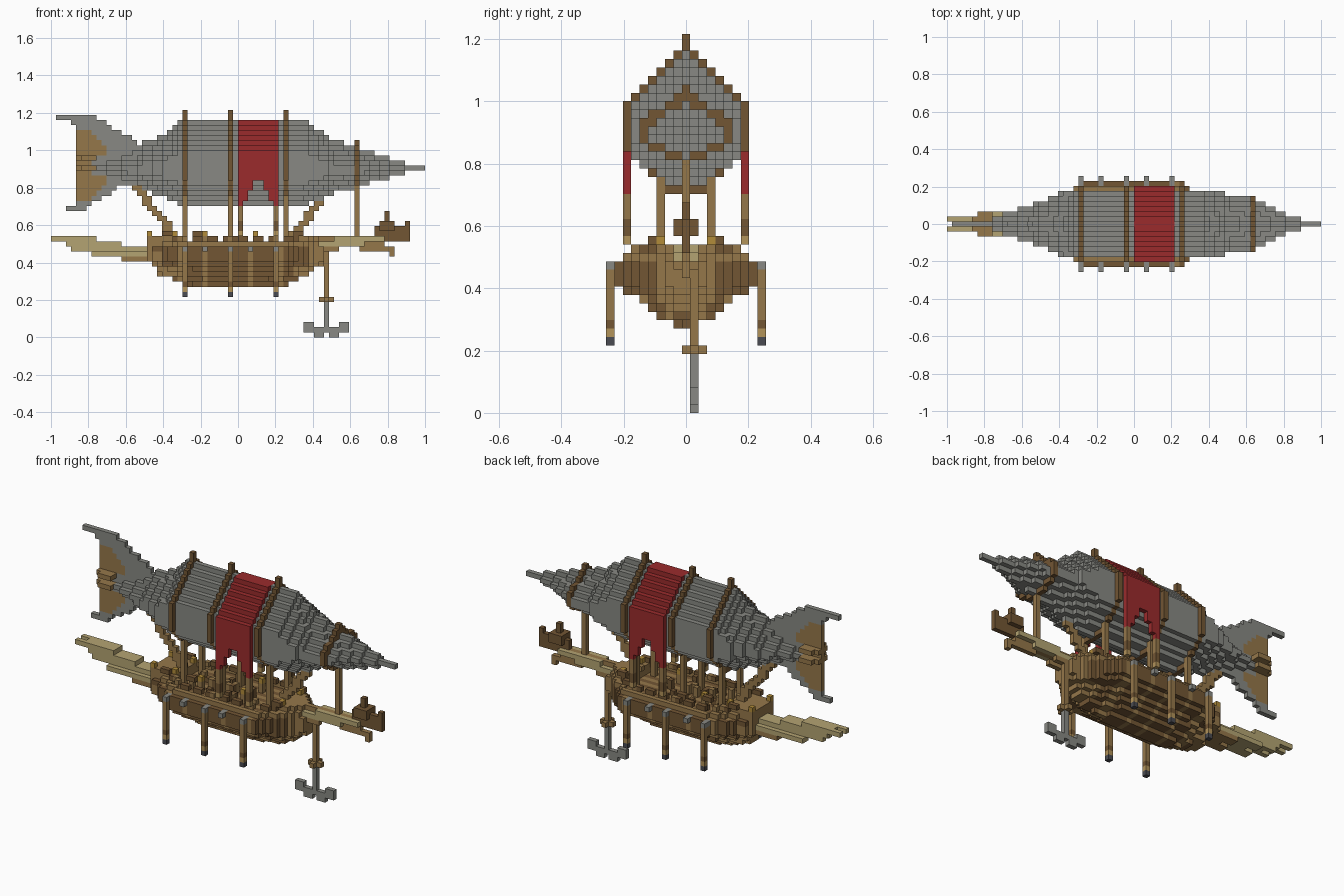
import bpy
import math
import random

random.seed(4)
cube = bpy.data.objects.get("Cube")
if cube:
    bpy.data.objects.remove(cube)

V = 2 / 74          # block size
cells = {}          # (i, j, k) -> (part, colour)


def srgb(hexa):
    parts = [int(hexa[n:n + 2], 16) / 255 for n in (0, 2, 4)]
    return [c / 12.92 if c < 0.04 else ((c + 0.055) / 1.055) ** 2.4 for c in parts] + [1]


colours = {"grey": "888983", "red": "9B2B2C", "dark_wood": "725634", "wood": "95774A",
           "pale_wood": "B4A472", "light_wood": "B2935A", "gold": "B28C3A", "charcoal": "4A4B51"}
names = list(colours)
mats = []
for name, hexa in colours.items():
    m = bpy.data.materials.new(name)
    m.use_nodes = True
    m.diffuse_color = srgb(hexa)
    m.node_tree.nodes["Principled BSDF"].inputs["Base Color"].default_value = srgb(hexa)
    mats.append(m)


def put(part, colour, i, j, k):
    cells[(i, j, k)] = (part, colour)


def box(part, colour, xs, ys, zs):
    """Fill inclusive ranges; a single number means one block."""
    a, b, c = [(r, r) if isinstance(r, int) else r for r in (xs, ys, zs)]
    for i in range(a[0], a[1] + 1):
        for j in range(b[0], b[1] + 1):
            for k in range(c[0], c[1] + 1):
                put(part, colour, i, j, k)


def pair(part, colour, xs, j, zs):
    for s in (-1, 1):
        box(part, colour, xs, s * j, zs)


def lerp(table, x):
    for p, q in zip(table, table[1:]):
        if x <= q[0]:
            t = max(0, (x - p[0]) / (q[0] - p[0]))
            return [a + (b - a) * t for a, b in zip(p[1:], q[1:])]
    return table[-1][1:]


def near(v):
    return math.floor(v + 0.5)


def section(top, bottom, width, slope, mid=33.4):
    """Hexagonal cross-section: yields j, low, high."""
    for j in range(-width, width + 1):
        t = slope * abs(j) / max(width, 1)
        yield j, near(bottom + (mid - bottom) * 0.9 * t), near(top - (top - mid) * t)


def band_section():
    for j in range(-7, 8):
        a = abs(j)
        yield j, 26 + near(a * a * 0.1), 43 - max(0, a - 1)


# Balloon envelope: position, top, bottom, half width, side slope
envelope = [(8, 34.5, 32.5, 0.6, 0.8), (13, 36, 31, 2, 0.8), (17, 38, 29.6, 3.4, 0.8),
            (21, 39.5, 28, 5, 0.75), (24, 41, 27, 6, 0.7), (26, 43, 26, 6, 0.62),
            (50, 43, 26, 6, 0.62), (53, 41, 27, 6, 0.7), (56, 39, 28.4, 5.3, 0.8),
            (62, 37, 30.2, 4, 0.8), (65, 36, 31, 2.4, 0.8), (68, 35, 31.6, 1, 0.8),
            (71, 34, 33, 0, 0.8), (74, 34, 33, 0, 0.8)]
for i in range(8, 74):
    top, bottom, width, slope = lerp(envelope, i + 0.5)
    for j, low, high in section(top, bottom, near(width), slope):
        box("balloon", "grey", i, j, (low, max(low, high - 1)))

# Tail fin with a curved wooden panel, notched where the body tip meets it
for i in range(5, 19):
    high = 43 if i < 9 else near(42.4 - (i - 9) * 0.65)
    low = near(25.4 + max(0, i - 6) * 0.6)
    for k in range(low, high + 1):
        d = abs(k - 33.5)
        panel = i < 11 - max(0, d - 3) * 0.9 and 26 < k < 41 and (d > 2 or i < 8)
        if (i, 0, k) not in cells or panel:
            put("tail_fin", "wood" if panel else "grey", i, 0, k)
box("tail_fin", "grey", (1, 8), 0, 43)
box("tail_fin", "grey", (4, 8), 0, 42)
box("tail_fin", "grey", (3, 6), 0, 25)
for k in (33, 35):
    box("tail_planks", "wood", (5, 8), (-1, 1), k)
    box("tail_planks", "wood", (6, 8), (-2, 2), k)

# Wooden hoops round the envelope, each with a peg on top
for i in (26, 35, 46):
    for j, low, high in band_section():
        box("hoops", "dark_wood", i, j, (low, high - 1))
    box("hoops", "dark_wood", i, 0, (43, 44))
for j, low, high in section(39, 29, 5, 0.78):
    box("nose_hoop", "dark_wood", 60, j, (low, high - 1))

# Red cloth over the balloon, with notched flaps and hanging poles
flap_ends = (26, 27, 29, 31)
for i in range(37, 45):
    for j, low, high in band_section():
        if abs(j) < 7:
            box("banner", "red", i, j, (high - 2, high - 1))
        else:
            box("banner", "red", i, j, (flap_ends[min(i - 37, 44 - i)], 36))
for i in (37, 44):
    pair("banner_poles", "wood", i, 7, (23, 25))
    pair("banner_poles", "dark_wood", i, 7, (21, 22))
    pair("banner_poles", "light_wood", i, 7, 20)

# Hull, layer by layer: height, half width, first and last block
layers = [(10, 1, 26, 46), (11, 3, 24, 48), (12, 4, 21, 50), (13, 5, 21, 51), (14, 7, 20, 53),
          (15, 8, 19, 53), (16, 8, 19, 53), (17, 8, 19, 53), (18, 7, 20, 53), (19, 6, 21, 52)]
for k, width, first, last in layers:
    for i in range(first, last + 1):
        taper = min(1, 0.35 + (i - first) / 11, 0.2 + (last - i) / 9)
        w = max(near(width * taper), 0)
        ends = i < 25 or i > 47
        for j in range(-w, w + 1):
            if k > 17 and not ends and abs(j) < w:
                continue            # open deck inside the rails
            if k == 19 and not ends and i % 3 == 0:
                continue            # gaps between rail posts
            if k == 17 and abs(j) < w:
                colour = "wood" if j % 2 else "dark_wood"
            elif k == 18 or i in (25, 26, 30, 35, 39, 44, 45):
                colour = "wood"
            elif ends and (11 < k < 14 or abs(j) < 4 and k > 13):
                colour = "wood"
            else:
                colour = "wood" if i < 22 and k in (15, 16) else "dark_wood"
            put("hull", colour, i, j, k)
for i in (19, 20, 21):
    box("hull", "wood", i, (-3, 3), (15, 19))

# Deck clutter: crates, rails and lamps
for n in range(26):
    i, j = random.randint(27, 45), random.randint(-4, 4)
    box("deck_crates", random.choice(["wood", "dark_wood"]), i, j, (18, random.randint(18, 19)))
for i in (19, 24, 30, 40, 49):
    pair("lamps", "wood", i, 3, (18, 19))
    pair("lamps", "gold", i, 3, 20)
for i in (22, 28, 48):
    pair("deck_rails", "dark_wood", (i, i + 1), 4, 20)

# Gun muzzles and hanging side poles
for i in (26, 30, 35, 39, 44):
    pair("gun_muzzles", "grey", i, 8, 17)
    pair("gun_muzzles", "grey", i, 9, 17)
for i in (26, 35, 44):
    pair("side_poles", "wood", i, 9, (11, 16))
    pair("side_poles", "dark_wood", i, 9, 10)
    pair("side_poles", "light_wood", i, 9, 9)
    pair("side_poles", "charcoal", i, 9, 8)

# Posts and slanted stays between hull and balloon
for i in (26, 35, 46):
    pair("support_posts", "wood", i, 3, (18, 27))
box("nose_post", "wood", 60, 0, (20, 29))
for n in range(10):
    box("tail_stay", "wood", (16 + near(n * 0.8), 17 + near(n * 0.8)), 0, 29 - n)
for n in range(7):
    box("fore_stay", "wood", (52 - near(n * 0.8), 53 - near(n * 0.8)), 0, 26 - n)

# Stern boards stepping up and outwards
for k, first, last, w in ((19, 0, 8, 1), (18, 3, 13, 1), (17, 4, 18, 1), (16, 8, 19, 2), (15, 14, 20, 2)):
    for j in range(-w, w + 1):
        shift = 2 if j == 0 else 0
        box("stern_boards", "wood" if k == 15 else "pale_wood", (first + shift, last), j, k)

# Bowsprit: a central beam with pale boards on both sides
box("bowsprit", "wood", (50, 65), 0, (18, 19))
box("bowsprit", "wood", (61, 67), 0, 17)
box("bowsprit", "wood", 67, 0, 16)
pair("bowsprit_boards", "pale_wood", (56, 65), 1, 19)
pair("bowsprit_boards", "pale_wood", (51, 61), 1, 18)
pair("bowsprit_boards", "wood", (50, 56), 1, 17)

# Figurehead
box("figurehead", "dark_wood", (64, 69), 0, (19, 21))
box("figurehead", "dark_wood", (65, 67), (-1, 1), (21, 22))
box("figurehead", "dark_wood", 66, 0, (23, 24))
box("figurehead", "dark_wood", 70, 0, (19, 22))

# Anchor on its pole
box("anchor_pole", "wood", 54, 1, (8, 17))
box("anchor_pole", "wood", (53, 55), 1, 7)
box("anchor_pole", "wood", 54, (0, 2), 7)
box("anchor", "grey", 54, 1, (1, 6))
box("anchor", "grey", (53, 55), 1, 1)
for s in (-1, 1):
    for near_arm, far_arm, k in ((1, 2, 0), (2, 4, 1), (3, 4, 2)):
        for d in range(near_arm, far_arm + 1):
            put("anchor", "grey", 54 + s * d, 1, k)

# Turn the blocks into one outer-skin mesh per part
sides = []
for axis in range(3):
    for s in (0, 1):
        quad = []
        for a, b in ((0, 0), (1, 0), (1, 1), (0, 1)):
            c = [0, 0, 0]
            c[axis], c[(axis + 1) % 3], c[(axis + 2) % 3] = s, a, b
            quad.append(c)
        step = [0, 0, 0]
        step[axis] = 2 * s - 1
        sides.append((step, quad if s else quad[::-1]))

for part in sorted({p for p, c in cells.values()}):
    verts, faces, tints = {}, [], []
    for (i, j, k), (owner, colour) in cells.items():
        if owner != part:
            continue
        for step, quad in sides:
            if (i + step[0], j + step[1], k + step[2]) in cells:
                continue
            faces.append([verts.setdefault((i + a, j + b, k + c), len(verts)) for a, b, c in quad])
            tints.append(names.index(colour))
    mesh = bpy.data.meshes.new(part)
    mesh.from_pydata([((x - 37) * V, (y - 0.5) * V, z * V) for x, y, z in verts], [], faces)
    used = sorted(set(tints))
    for t in used:
        mesh.materials.append(mats[t])
    for poly, t in zip(mesh.polygons, tints):
        poly.material_index = used.index(t)
    bpy.context.collection.objects.link(bpy.data.objects.new(part, mesh))
